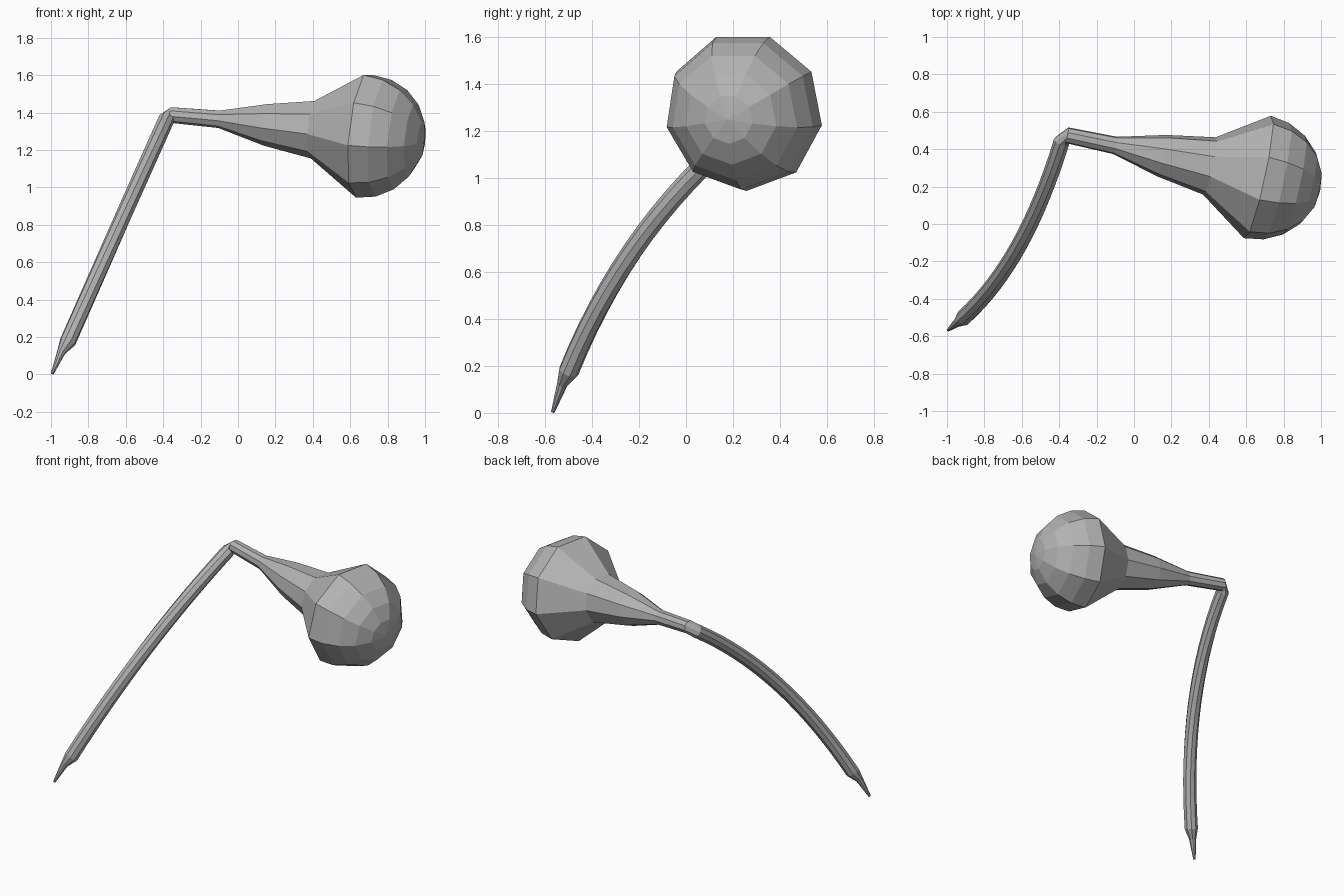
import bpy
import bmesh
from math import sin, cos, pi
from mathutils import Vector

cube = bpy.data.objects.get("Cube")
if cube:
    bpy.data.objects.remove(cube, do_unlink=True)

SIDES = 9
grey = bpy.data.materials.new("mid_grey")
grey.use_nodes = True
grey.diffuse_color = (0.45, 0.45, 0.45, 1)
grey.node_tree.nodes["Principled BSDF"].inputs["Base Color"].default_value = (0.45, 0.45, 0.45, 1)

neck_axis = Vector((1, -0.22, -0.105)).normalized()
down = Vector((0, 0, -1))
neck_side = (down - neck_axis * down.dot(neck_axis)).normalized()


def ring(bm, centre, axis, radius):
    """Nine-sided ring across the axis, turned along with the bend."""
    axis = axis.normalized()
    u = neck_axis.rotation_difference(axis) @ neck_side
    v = axis.cross(u)
    angles = [2 * pi * i / SIDES for i in range(SIDES)]
    return [bm.verts.new(centre + (u * cos(a) + v * sin(a)) * radius) for a in angles]


def bridge(bm, a, b):
    for i in range(SIDES):
        j = (i + 1) % SIDES
        bm.faces.new((a[i], a[j], b[j], b[i]))


sections = []  # (centre, axis, radius) from the pointed foot to the head

# Curved stalk
start = Vector((-0.91, -0.50, 0.175))
bend = Vector((-0.585, -0.20, 0.92))
end = Vector((-0.385, 0.445, 1.36))
tip = Vector((-0.993, -0.567, 0.004))
sections.append((tip, start - tip, 0.008))
sections.append((Vector((-0.945, -0.528, 0.12)), start - tip, 0.023))
STEPS = 16
for k in range(STEPS + 1):
    t = k / STEPS
    p = start * (1 - t) ** 2 + bend * 2 * t * (1 - t) + end * t * t
    # Keep the stalk straight when seen from the front
    p.x = start.x + (end.x - start.x) * (p.z - start.z) / (end.z - start.z)
    d = (bend - start) * (1 - t) + (end - bend) * t
    d.x = d.z * (end.x - start.x) / (end.z - start.z)
    sections.append((p, d, 0.044))

# Flaring neck
for x, y, z, r in ((-0.36, 0.475, 1.388, 0.043), (-0.10, 0.42, 1.365, 0.048),
                   (0.15, 0.365, 1.337, 0.115), (0.405, 0.31, 1.313, 0.159)):
    sections.append((Vector((x, y, z)), neck_axis, r))

# Domed head
head = Vector((0.665, 0.25, 1.283))
R = 0.34
DOME = 5
for k in range(DOME):
    a = pi / 2 * k / DOME
    sections.append((head + neck_axis * R * sin(a), neck_axis, R * cos(a)))

bm = bmesh.new()
rings = [ring(bm, *s) for s in sections]
for a, b in zip(rings, rings[1:]):
    bridge(bm, a, b)
bm.faces.new(rings[0][::-1])
pole = bm.verts.new(head + neck_axis * R)
for i in range(SIDES):
    bm.faces.new((rings[-1][i], rings[-1][(i + 1) % SIDES], pole))
bmesh.ops.recalc_face_normals(bm, faces=bm.faces[:])

mesh = bpy.data.meshes.new("bent_stalk_with_bulb_head")
bm.to_mesh(mesh)
bm.free()
mesh.materials.append(grey)
obj = bpy.data.objects.new("bent_stalk_with_bulb_head", mesh)
bpy.context.collection.objects.link(obj)
